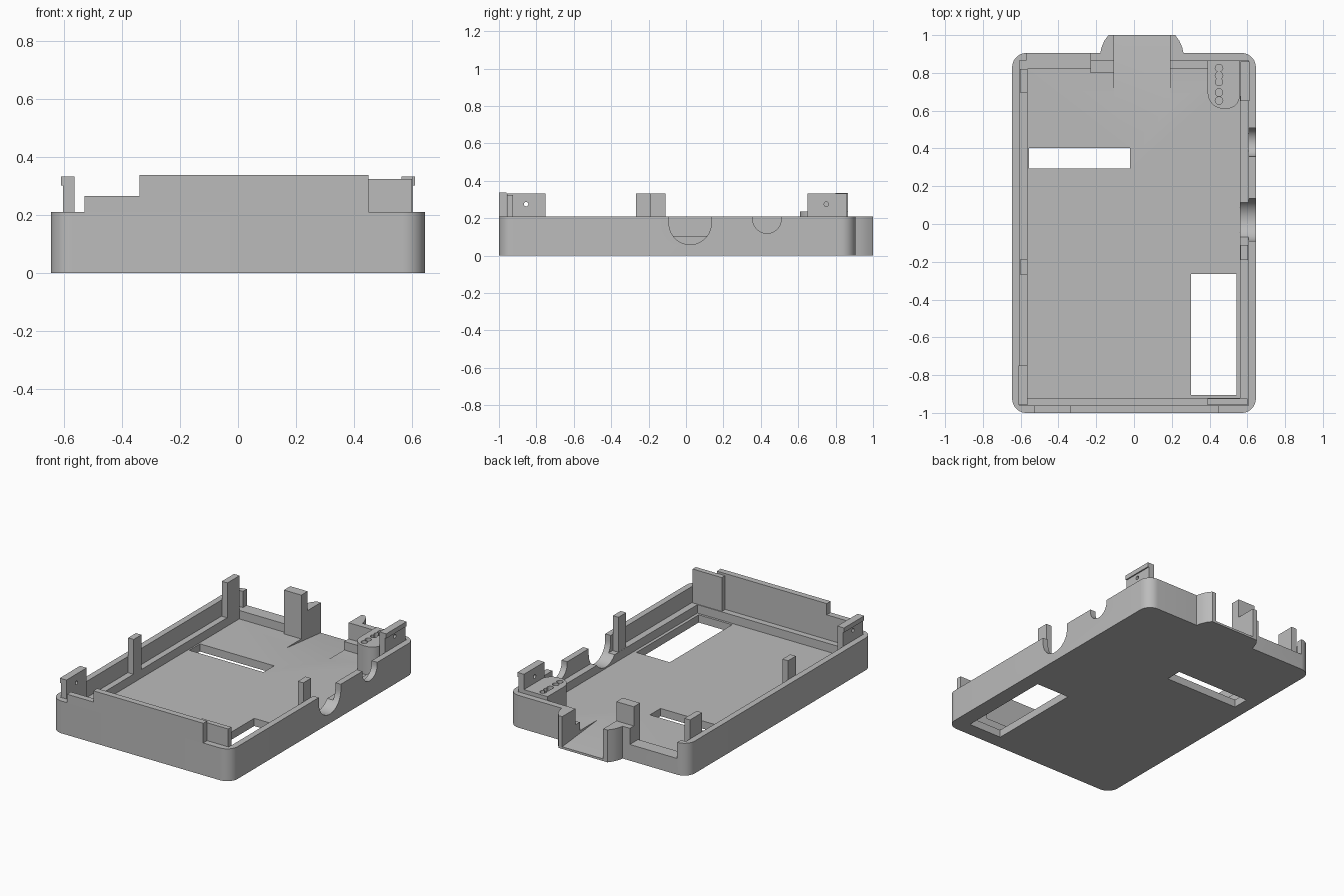
import bpy
import bmesh
import math
from mathutils import Vector

old = bpy.data.objects.get("Cube")
if old:
    bpy.data.objects.remove(old, do_unlink=True)

grey = bpy.data.materials.new("light_grey_plastic")
grey.use_nodes = True
GREY = (0.5, 0.5, 0.5, 1)
grey.diffuse_color = GREY
grey.node_tree.nodes["Principled BSDF"].inputs["Base Color"].default_value = GREY


def prism(name, outline, low, high, axis="z"):
    """Extrude a 2D outline: (x, y) along z, or (y, z) along x."""
    def place(p, h):
        return (p[0], p[1], h) if axis == "z" else (h, p[0], p[1])
    bm = bmesh.new()
    face = bm.faces.new([bm.verts.new(place(p, low)) for p in outline])
    side = bmesh.ops.extrude_face_region(bm, geom=[face])
    step = Vector(place((0, 0), high - low))
    moved = [g for g in side["geom"] if isinstance(g, bmesh.types.BMVert)]
    bmesh.ops.translate(bm, vec=step, verts=moved)
    bmesh.ops.recalc_face_normals(bm, faces=bm.faces)
    mesh = bpy.data.meshes.new(name)
    bm.to_mesh(mesh)
    bm.free()
    mesh.materials.append(grey)
    obj = bpy.data.objects.new(name, mesh)
    bpy.context.collection.objects.link(obj)
    return obj


def box(name, x0, x1, y0, y1, z0, z1):
    return prism(name, [(x0, y0), (x1, y0), (x1, y1), (x0, y1)], z0, z1)


def arc(cx, cy, r, start, end, n=10):
    angles = [math.radians(start + (end - start) * i / n) for i in range(n + 1)]
    return [(cx + r * math.cos(a), cy + r * math.sin(a)) for a in angles]


def circle(cx, cy, r, n=20):
    return arc(cx, cy, r, 0, 360, n)[:-1]


def cut(target, cutter):
    mod = target.modifiers.new("cut", "BOOLEAN")
    mod.operation = "DIFFERENCE"
    mod.solver = "EXACT"
    mod.object = cutter
    bpy.context.view_layer.objects.active = target
    bpy.ops.object.modifier_apply(modifier=mod.name)
    bpy.data.objects.remove(cutter, do_unlink=True)


def smooth(obj):
    bpy.ops.object.select_all(action="DESELECT")
    obj.select_set(True)
    bpy.context.view_layer.objects.active = obj
    bpy.ops.object.shade_smooth_by_angle(angle=math.radians(30))


# Tray outline with rounded corners and a flared bump at the back
W, BACK, R, TOP = 0.645, 0.905, 0.075, 0.21
FLOOR, LEDGE = 0.05, 0.105
outline = (arc(-W + R, -1 + R, R, 180, 270) + arc(W - R, -1 + R, R, 270, 360)
           + arc(W - R, BACK - R, R, 0, 90)
           + [(0.262, BACK), (0.255, 0.935), (0.24, 0.97), (0.218, 1),
              (-0.135, 1), (-0.157, 0.97), (-0.172, 0.935), (-0.178, BACK)]
           + arc(-W + R, BACK - R, R, 90, 180))
tray = prism("tray", outline, 0, TOP)

# Stepped inner cavity
cut(tray, box("upper_cavity", -0.605, 0.605, -0.96, 0.865, LEDGE, 1))
cut(tray, box("lower_cavity", -0.565, 0.562, -0.92, 0.82, FLOOR, 1))

# Sloped cable slot through the bump, and the lowered stretch of back wall
cut(tray, prism("slot", [(0.64, FLOOR), (1.1, 0.004), (1.1, 1), (0.64, 1)],
                -0.105, 0.19, "x"))
cut(tray, box("back_gap", -0.57, -0.23, 0.8, 1.1, LEDGE, 1))

# Floor windows
cut(tray, box("wide_window", -0.555, -0.022, 0.293, 0.402, -1, 0.5))
cut(tray, box("long_window", 0.302, 0.542, -0.905, -0.265, -1, 0.5))

# U-shaped port openings in the +x wall
for y, z, r, inner in [(0.022, 0.172, 0.113, 0.5), (0.433, 0.195, 0.076, 0.59)]:
    u_shape = arc(y, z, r, 180, 360, 24) + [(y + r, 1), (y - r, 1)]
    cut(tray, prism("port", u_shape, inner, 0.8, "x"))
smooth(tray)

# Raised front wall: low step, tall panel and the inner tab beside it
box("front_step", -0.53, -0.34, -1, -0.96, TOP, 0.265)
box("front_panel", -0.34, 0.45, -1, -0.96, TOP, 0.338)
box("front_tab", 0.39, 0.6, -0.958, -0.925, LEDGE, 0.325)

# Side clips standing on the ledge; some have a catch lip and a pin hole
clips = [("front_clip", -1, -0.958, -0.75, -0.855),
         ("middle_clip", -1, -0.267, -0.187, None),
         ("back_clip", -1, 0.695, 0.82, None),
         ("middle_clip", 1, -0.19, -0.11, None),
         ("back_clip", 1, 0.65, 0.86, 0.75)]
for name, side, y0, y1, hole in clips:
    name = ("left_" if side > 0 else "right_") + name
    x0, x1 = sorted((side * 0.563, side * 0.603))
    clip = box(name, x0, x1, y0, y1, LEDGE, 0.332)
    if hole is not None:
        cut(clip, prism("pin", circle(hole, 0.275, 0.012), x0 - 0.1, x1 + 0.1, "x"))
        a, b = sorted((side * 0.603, side * 0.611))
        box(name + "_lip", a, b, y0, y1, 0.302, 0.332)

# Post beside the cable slot
box("slot_post", -0.23, -0.105, 0.8, 0.865, FLOOR, 0.335)

# Connector platform with a rounded end and a row of pin sockets
platform = prism("connector_platform",
                 arc(0.475, 0.695, 0.085, 180, 270)
                 + arc(0.49, 0.68, 0.07, 270, 360)
                 + [(0.56, 0.865), (0.39, 0.865)], FLOOR, 0.235)
for y in (0.653, 0.696, 0.752, 0.787, 0.825):
    cut(platform, prism("socket", circle(0.45, y, 0.02, 16), 0.205, 0.5))
smooth(platform)
